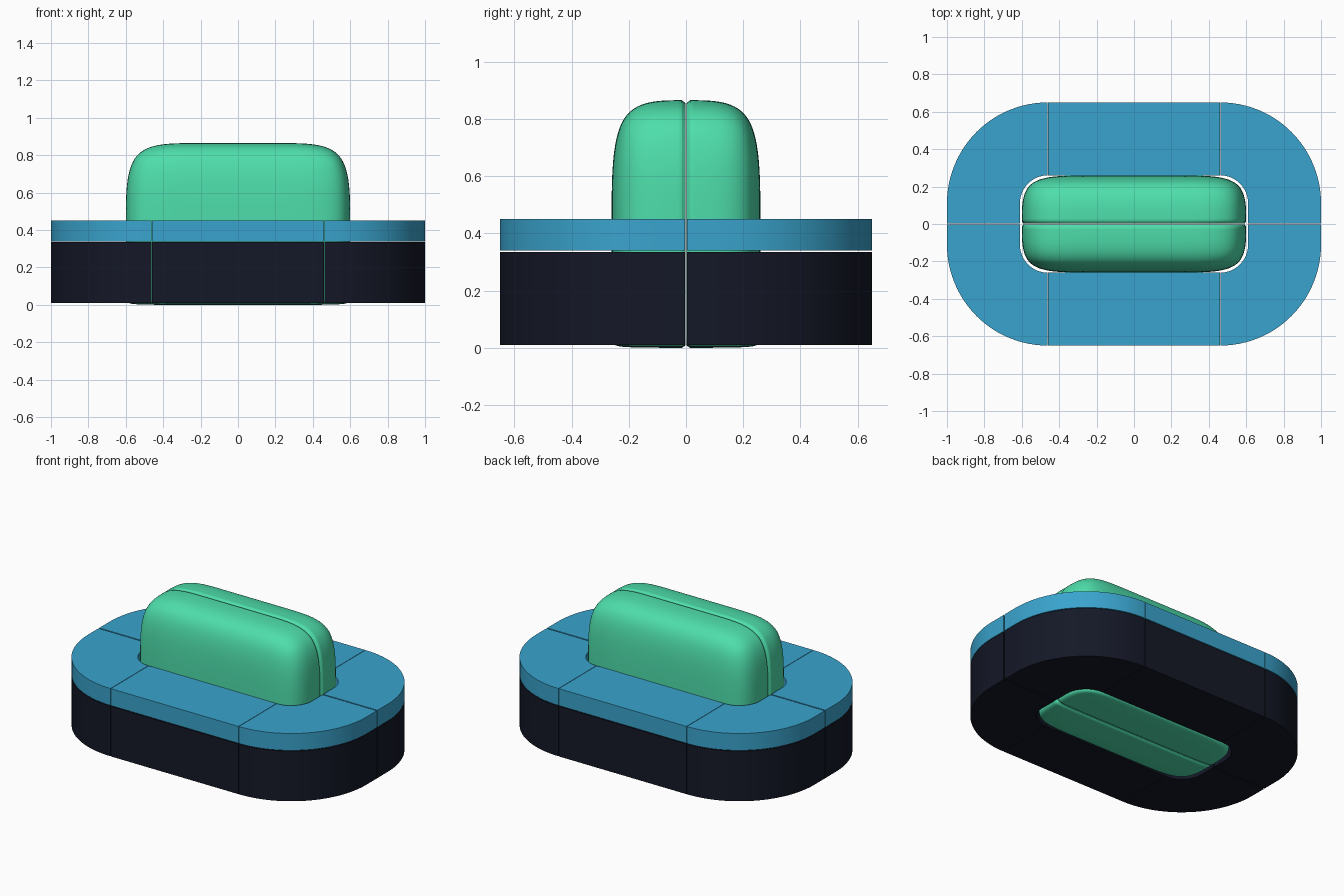
import bpy, bmesh, math
from mathutils import Vector

if "Cube" in bpy.data.objects:
    bpy.data.objects.remove(bpy.data.objects["Cube"])


def material(name, rgb):
    m = bpy.data.materials.new(name)
    m.diffuse_color = (*rgb, 1)
    m.use_nodes = True
    m.node_tree.nodes["Principled BSDF"].inputs["Base Color"].default_value = m.diffuse_color
    return m


GREEN = material("green", (0.076, 0.73, 0.41))
BLUE = material("blue", (0.042, 0.37, 0.61))
DARK = material("dark", (0.007, 0.009, 0.02))


def finish(bm, name, mat, axes):
    """Turn a bmesh into an object mirrored about the given axes."""
    bmesh.ops.recalc_face_normals(bm, faces=bm.faces)
    me = bpy.data.meshes.new(name)
    bm.to_mesh(me)
    bm.free()
    me.materials.append(mat)
    ob = bpy.data.objects.new(name, me)
    bpy.context.collection.objects.link(ob)
    mir = ob.modifiers.new("mirror", "MIRROR")
    mir.use_axis = axes
    mir.use_mirror_merge = False
    return ob


def smooth(ob, degrees):
    bpy.ops.object.select_all(action="DESELECT")
    ob.select_set(True)
    bpy.context.view_layer.objects.active = ob
    bpy.ops.object.shade_smooth_by_angle(angle=math.radians(degrees))


def slab(name, outline, z0, z1, mat, axes):
    """Extrude a flat outline from z0 to z1."""
    bm = bmesh.new()
    face = bm.faces.new([bm.verts.new((x, y, z0)) for x, y in outline])
    ext = bmesh.ops.extrude_face_region(bm, geom=[face])["geom"]
    top = [v for v in ext if isinstance(v, bmesh.types.BMVert)]
    bmesh.ops.translate(bm, verts=top, vec=(0, 0, z1 - z0))
    ob = finish(bm, name, mat, axes)
    smooth(ob, 30)


# ring outlines: concentric corner arcs around (CX, CY), and a straight block
CX, CY, R_OUT, R_IN = 0.46, 0.11, 0.54, 0.15
GAP_X, GAP_Y, SEG = 0.0015, 0.004, 24


def arc(r):
    return [(CX + GAP_X + (r - GAP_X) * math.cos(a), CY + r * math.sin(a))
            for a in (math.pi / 2 * i / SEG for i in range(SEG + 1))]


corner = ([(CX + R_OUT, GAP_Y)] + arc(R_OUT)
          + arc(R_IN)[::-1] + [(CX + R_IN, GAP_Y)])
w, y0, y1 = CX - GAP_X, CY + R_IN, CY + R_OUT
straight = [(-w, y0), (w, y0), (w, y1), (-w, y1)]

# dark base blocks and blue cover plates
for label, z0, z1, mat in (("base", 0.01, 0.335, DARK),
                           ("cover", 0.34, 0.45, BLUE)):
    slab(label + "_corners", corner, z0, z1, mat, (True, True, False))
    slab(label + "_sides", straight, z0, z1, mat, (False, True, False))

# green core: one rounded half with a chamfered seam, mirrored across y
SEAM, LIP, TOP = 0.002, 0.014, 0.865
bm = bmesh.new()
bmesh.ops.create_cube(bm, size=1)
for v in bm.verts:
    v.co = Vector((v.co.x * 1.2, 0.26 if v.co.y > 0 else SEAM,
                   TOP if v.co.z > 0 else 0))
for co, no in (((-0.25, 0, 0), (1, 0, 0)), ((0.25, 0, 0), (1, 0, 0)),
               ((0, LIP, 0), (0, 1, 0)),
               ((0, 0, 0.02), (0, 0, 1)), ((0, 0, 0.45), (0, 0, 1))):
    bmesh.ops.bisect_plane(bm, geom=bm.verts[:] + bm.edges[:] + bm.faces[:],
                           plane_co=co, plane_no=no)
bm.normal_update()
crease = bm.edges.layers.float.new("crease_edge")
for e in bm.edges:
    ya, yb = (v.co.y for v in e.verts)
    on_cap = all(abs(f.normal.y) > 0.9 for f in e.link_faces)
    if abs(ya - yb) < 1e-4 and ya < 0.1 and not on_cap:
        e[crease] = 1.0
for v in bm.verts:
    if v.co.y < 0.008:
        v.co.x *= 0.985
        v.co.z = 0.008 + v.co.z * (TOP - 0.018) / TOP
core = finish(bm, "core_halves", GREEN, (False, True, False))
sub = core.modifiers.new("round", "SUBSURF")
sub.levels = sub.render_levels = 4
for p in core.data.polygons:
    p.use_smooth = True
